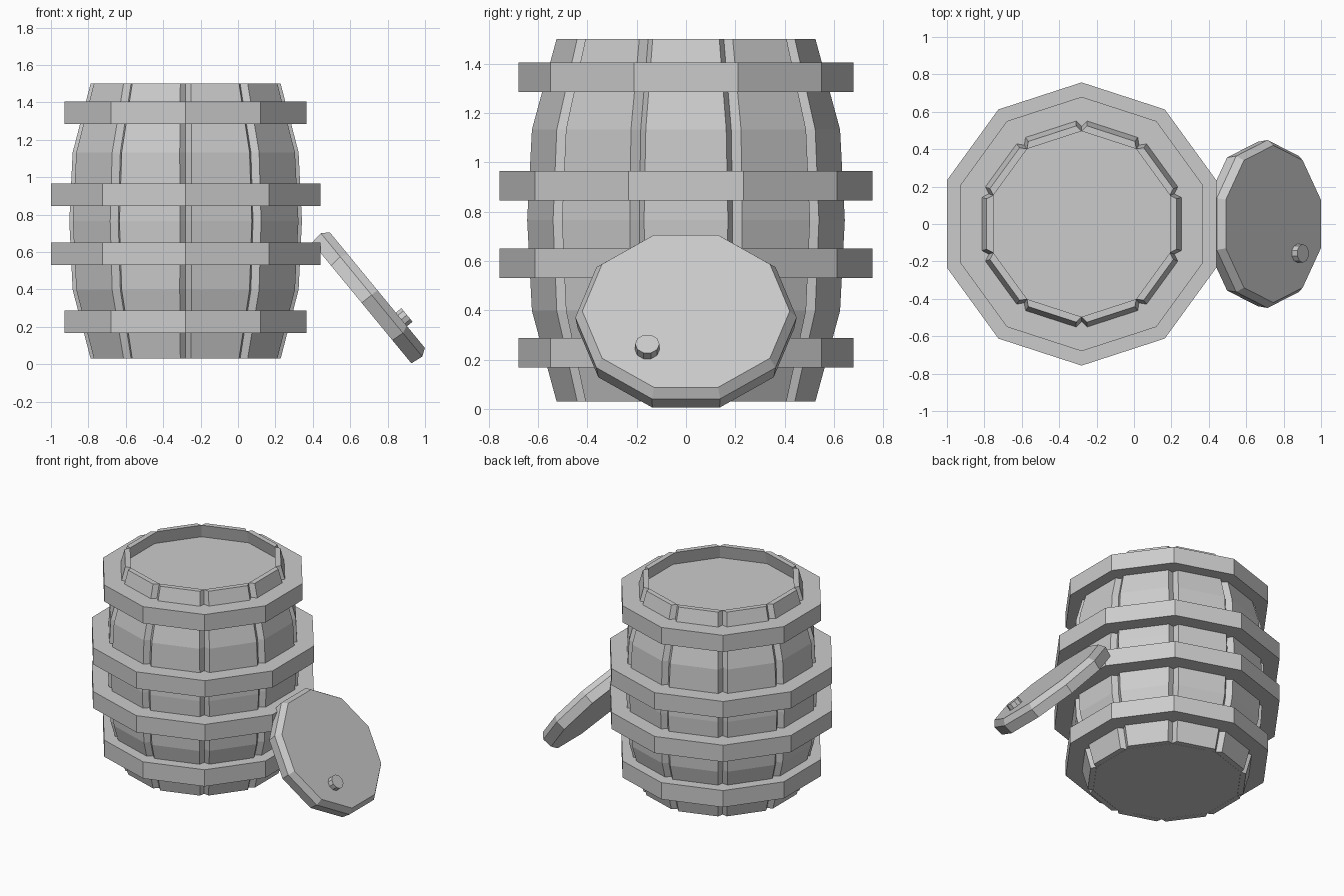
import bpy, bmesh
from math import pi, cos, sin, tan
from mathutils import Matrix, Vector

if "Cube" in bpy.data.objects:
    bpy.data.objects.remove(bpy.data.objects["Cube"])

SIDES = 10
HALF = pi / SIDES
BARREL_X = -0.28


def loft(name, rings, matrix=Matrix()):
    """Closed solid skinned through rings of equal point count."""
    bm = bmesh.new()
    loops = [[bm.verts.new(matrix @ Vector(p)) for p in ring] for ring in rings]
    n = len(loops[0])
    for a, b in zip(loops, loops[1:]):
        for i in range(n):
            j = (i + 1) % n
            bm.faces.new((a[i], a[j], b[j], b[i]))
    bm.faces.new(loops[0][::-1])
    bm.faces.new(loops[-1])
    bmesh.ops.recalc_face_normals(bm, faces=bm.faces)
    mesh = bpy.data.meshes.new(name)
    bm.to_mesh(mesh)
    bm.free()
    obj = bpy.data.objects.new(name, mesh)
    bpy.context.collection.objects.link(obj)
    return obj


def ngon(apothem, z, n=SIDES):
    r = apothem / cos(pi / n)
    return [(r * cos(pi / n * (2 * i + 1)), r * sin(pi / n * (2 * i + 1)), z)
            for i in range(n)]


barrel = Matrix.Translation((BARREL_X, 0, 0))

# Bulging profile: height, outer apothem, inner apothem, outer half width
profile = [
    (0.03, 0.508, 0.472, 0.135),
    (0.3975, 0.604, 0.565, 0.163),
    (0.765, 0.622, 0.583, 0.170),
    (1.1325, 0.604, 0.565, 0.163),
    (1.50, 0.508, 0.472, 0.135),
]

# Staves, tapered so that V grooves remain between them
for k in range(SIDES):
    rings = []
    for z, outer, inner, w in profile:
        wi = inner * tan(HALF)
        rings.append([(inner, -wi, z), (outer, -w, z), (outer, w, z), (inner, wi, z)])
    loft(f"stave_{k + 1}", rings, barrel @ Matrix.Rotation(2 * HALF * k, 4, 'Z'))

# Barrel core closing the bottom
core = [ngon(inner - 0.001, z) for z, _, inner, _ in profile[:4]]
loft("barrel_core", core + [ngon(0.49, 1.39)], barrel)

# Hoops; the top one also closes the recessed barrel head
for k, (z, r) in enumerate([(0.168, 0.68), (0.53, 0.757), (0.845, 0.757), (1.285, 0.68)]):
    a = r * cos(HALF)
    loft(f"hoop_{k + 1}", [ngon(a, z), ngon(a, z + 0.12)], barrel)

# Lid leaning on the barrel: local x runs down the slope, z is the outer normal
down = Vector((0.635, 0, -0.772)).normalized()
side = Vector((0, 1, 0))
normal = down.cross(side)
lean = Matrix((down, side, normal)).transposed().to_4x4()
lean.translation = (0.745, 0, 0.396)
loft("lid", [ngon(0.418, -0.108), ngon(0.427, -0.04), ngon(0.40, 0)], lean)

# Peg on the lid
peg = lean @ Matrix.Translation((0.203, -0.157, 0))
loft("lid_peg", [ngon(0.047, -0.02), ngon(0.047, 0.038)], peg)
